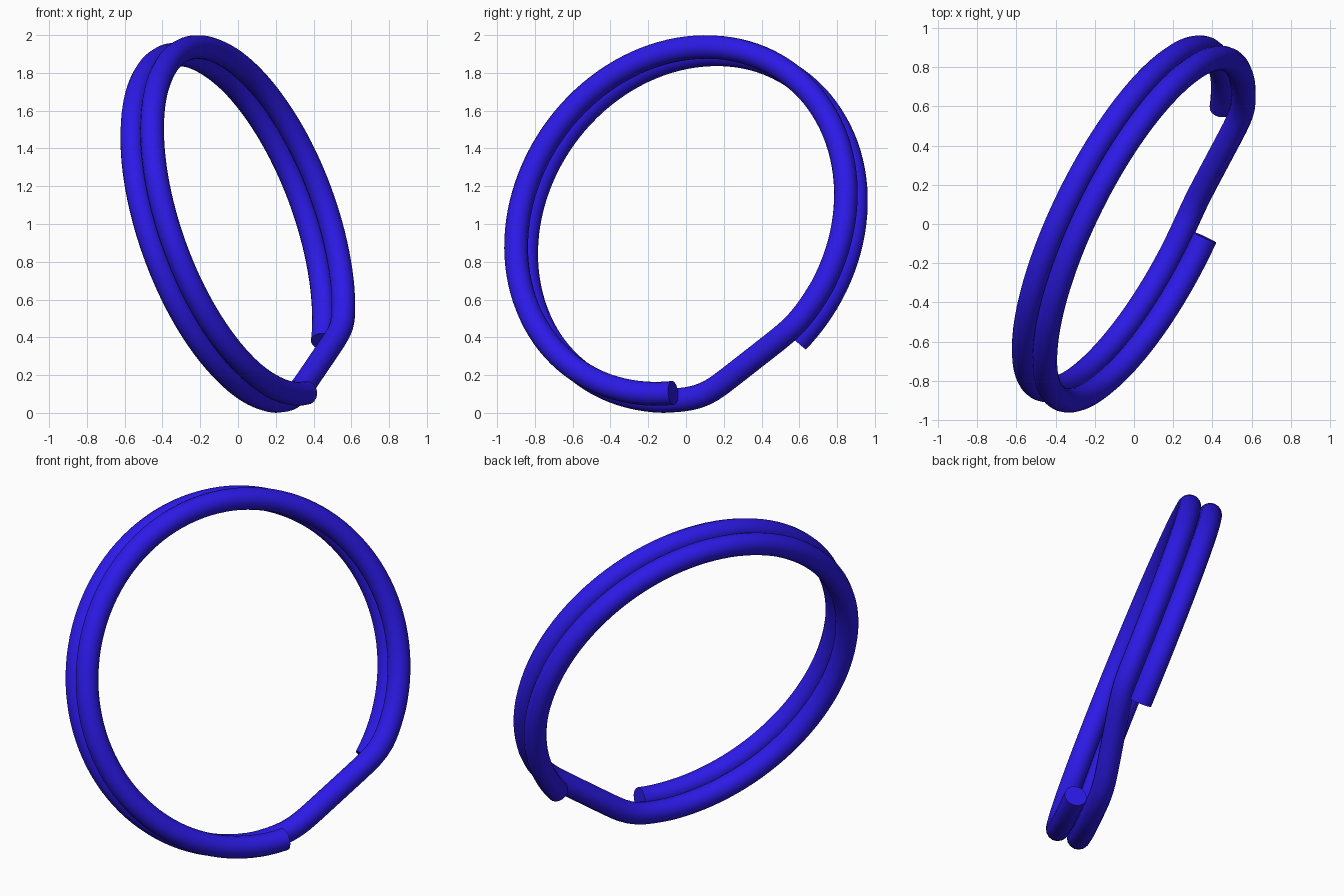
import bpy
from math import sin, cos, radians
from mathutils import Vector

if "Cube" in bpy.data.objects:
    bpy.data.objects.remove(bpy.data.objects["Cube"])

R, r, gap = 0.965, 0.063, 0.124      # coil radius, wire radius, coil spacing
n = Vector((0.85, -0.426, 0.308)).normalized()   # ring axis
u = Vector((-n.y, n.x, 0)).normalized()
v = n.cross(u)
centre = Vector((0, 0, 1))


def on_coil(deg, side):
    a = radians(deg)
    return centre + R * (cos(a) * u + sin(a) * v) + n * side * gap / 2


def arc(start, end, side, steps):
    return [on_coil(start + (end - start) * i / steps, side) for i in range(steps + 1)]


# Wire path: front coil, straight crossover, back coil
front = arc(276, -38, 1, 105)
back = arc(-76, -401, -1, 108)
cross = [front[-1].lerp(back[0], i / 12) for i in range(1, 12)]
path = front + cross + back

# Round the bends at both ends of the crossover
lo, hi = len(front) - 5, len(front) + len(cross) + 5
for _ in range(4):
    old = [p.copy() for p in path]
    for i in range(lo, hi):
        path[i] = (old[i - 1] + 2 * old[i] + old[i + 1]) / 4

# Sweep the round wire along the path
curve = bpy.data.curves.new("split_ring", 'CURVE')
curve.dimensions = '3D'
curve.bevel_depth = r
curve.bevel_resolution = 6
curve.use_fill_caps = True
spline = curve.splines.new('POLY')
spline.points.add(len(path) - 1)
for pt, p in zip(spline.points, path):
    pt.co = (*p, 1)
ring = bpy.data.objects.new("split_ring", curve)
bpy.context.collection.objects.link(ring)
bpy.context.view_layer.objects.active = ring
ring.select_set(True)
bpy.ops.object.convert(target='MESH')
ring = bpy.context.object
bpy.ops.object.shade_smooth_by_angle(angle=radians(35))

# Blue finish
mat = bpy.data.materials.new("blue_metal")
mat.diffuse_color = (0.025, 0.01, 0.8, 1)
mat.use_nodes = True
mat.node_tree.nodes["Principled BSDF"].inputs["Base Color"].default_value = mat.diffuse_color
ring.data.materials.clear()
ring.data.materials.append(mat)
